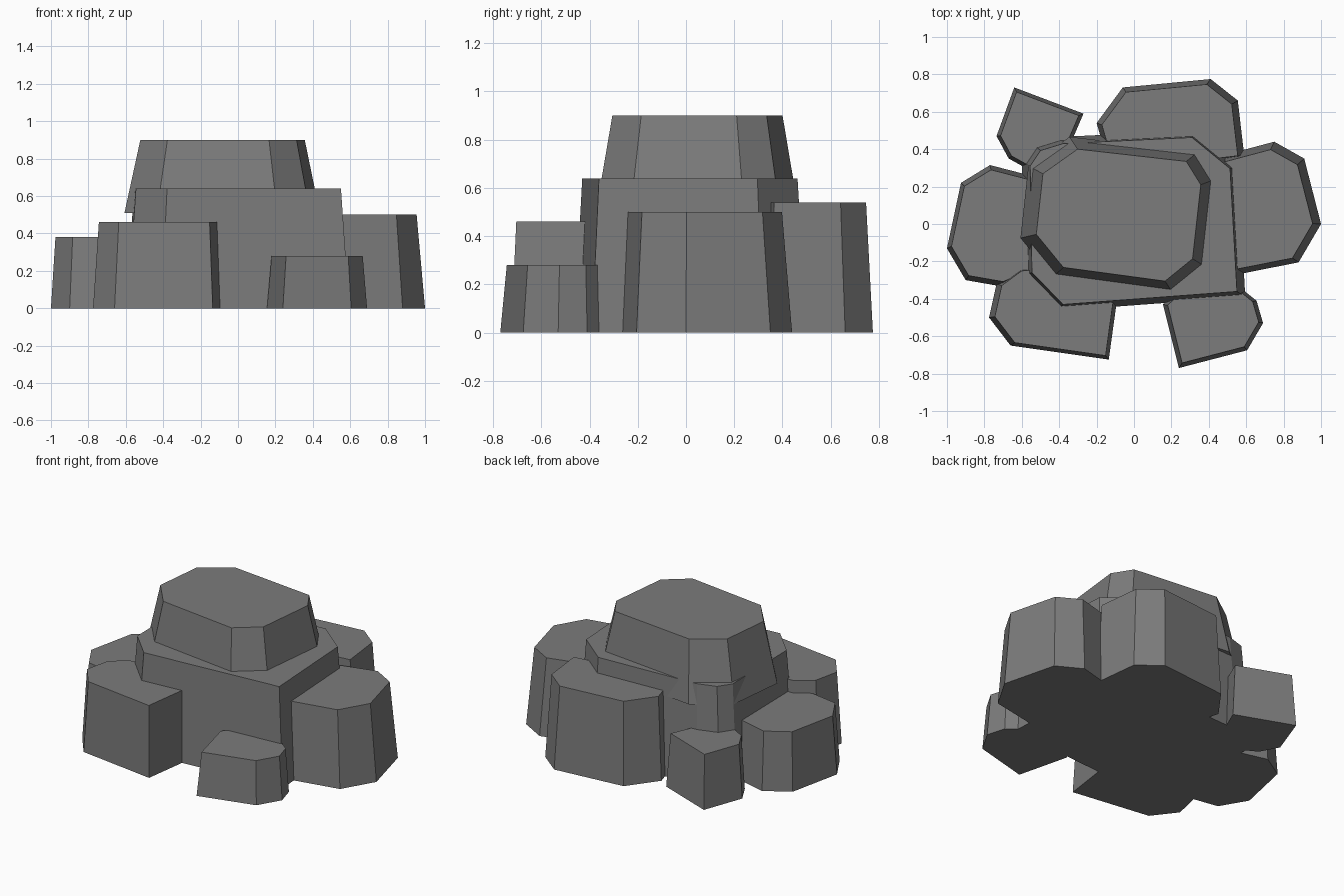
import bpy, bmesh

if "Cube" in bpy.data.objects:
    bpy.data.objects.remove(bpy.data.objects["Cube"])

# One plain stone colour
stone = bpy.data.materials.new("grey_stone")
stone.diffuse_color = (0.2, 0.2, 0.2, 1)
stone.use_nodes = True
stone.node_tree.nodes["Principled BSDF"].inputs["Base Color"].default_value = stone.diffuse_color


def rock(name, outline, z0, z1, scale, centre):
    """Flat-topped rock: an outline at z0 shrunk towards centre at z1."""
    cx, cy = centre
    bm = bmesh.new()
    low = [bm.verts.new((x, y, z0)) for x, y in outline]
    top = [bm.verts.new((cx + (x - cx) * scale, cy + (y - cy) * scale, z1))
           for x, y in outline]
    bm.faces.new(low[::-1])
    bm.faces.new(top)
    n = len(outline)
    for i in range(n):
        j = (i + 1) % n
        bm.faces.new((low[i], low[j], top[j], top[i]))
    bmesh.ops.recalc_face_normals(bm, faces=bm.faces)
    mesh = bpy.data.meshes.new(name)
    bm.to_mesh(mesh)
    bm.free()
    mesh.materials.append(stone)
    obj = bpy.data.objects.new(name, mesh)
    bpy.context.collection.objects.link(obj)
    return obj


# Central mass
rock("core_rock",
     [(-.41, -.465), (.595, -.39), (.555, .32), (.335, .50), (-.41, .465),
      (-.54, .425), (-.60, .335), (-.59, -.28)],
     0, .64, .925, (0, 0))

# Upper slab, overhanging the core slightly at the left and back
rock("cap_rock",
     [(.21, -.372), (.385, -.23), (.437, .24), (.345, .388), (-.345, .466),
      (-.565, .31), (-.607, -.075), (-.435, -.285)],
     .51, .9, .842, (-.07, .05))

# Ring of smaller rocks
rock("right_rock",
     [(.50, -.28), (.88, -.205), (1.0, 0), (.91, .35), (.75, .44),
      (.45, .36), (.38, .0)],
     0, .5, .9, (.55, .02))
rock("back_rock",
     [(-.165, .42), (.1, .30), (.59, .36), (.555, .66), (.41, .775),
      (-.06, .73), (-.20, .54)],
     0, .54, .92, (.15, .42))
rock("back_left_rock",
     [(-.64, .73), (-.735, .47), (-.67, .35), (-.58, .30), (-.36, .38),
      (-.27, .59)],
     0, .35, .9, (-.52, .49))
rock("left_rock",
     [(-1.0, -.13), (-.90, -.30), (-.70, -.335), (-.50, -.25), (-.48, .24),
      (-.77, .315), (-.925, .22)],
     0, .38, .92, (-.70, 0))
rock("front_left_rock",
     [(-.775, -.50), (-.66, -.65), (-.135, -.725), (-.09, -.40),
      (-.30, -.22), (-.62, -.235), (-.735, -.32)],
     0, .46, .925, (-.36, -.44))
rock("front_right_rock",
     [(.24, -.77), (.605, -.675), (.69, -.53), (.655, -.41), (.58, -.35),
      (.30, -.30), (.155, -.43)],
     0, .28, .91, (.43, -.47))
